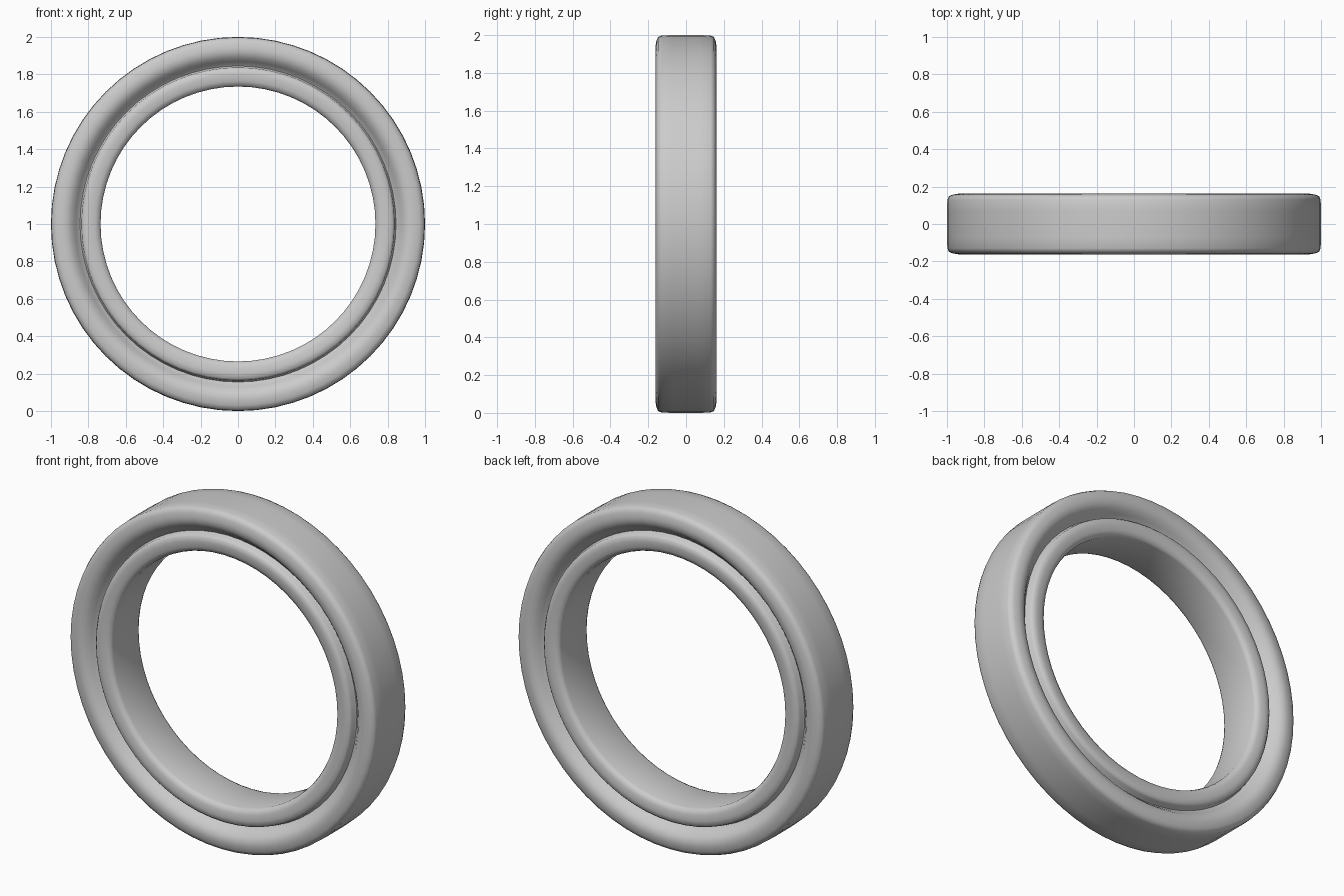
import bpy, bmesh, math

if "Cube" in bpy.data.objects:
    bpy.data.objects.remove(bpy.data.objects["Cube"])

SEGMENTS = 64

# Half of the cross-section (radius, depth from the middle), outer wall to bore
half_profile = [
    (1.0, 0.0), (1.0, 0.07), (0.998, 0.13), (0.99, 0.148), (0.97, 0.157),
    (0.94, 0.162), (0.915, 0.16), (0.89, 0.147), (0.87, 0.125),   # rounded side wall
    (0.855, 0.105), (0.845, 0.098), (0.84, 0.105),                # groove
    (0.837, 0.13), (0.826, 0.142), (0.80, 0.145), (0.765, 0.142), # inner lip
    (0.742, 0.132), (0.735, 0.115), (0.735, 0.0),                 # bore
]

# Mirror the half section to get the full closed loop
profile = [(r, -d) for r, d in half_profile] + [(r, d) for r, d in half_profile[-2:0:-1]]


def lathe(name, section, segments):
    """Revolve a closed section around the y axis, centred at z = 1."""
    bm = bmesh.new()
    rings = []
    for i in range(segments):
        a = 2 * math.pi * i / segments
        rings.append([bm.verts.new((r * math.cos(a), y, 1 + r * math.sin(a)))
                      for r, y in section])
    n = len(section)
    for i in range(segments):
        p, q = rings[i], rings[(i + 1) % segments]
        for j in range(n):
            k = (j + 1) % n
            bm.faces.new((p[j], p[k], q[k], q[j]))
    bmesh.ops.recalc_face_normals(bm, faces=bm.faces)
    mesh = bpy.data.meshes.new(name)
    bm.to_mesh(mesh)
    bm.free()
    obj = bpy.data.objects.new(name, mesh)
    bpy.context.collection.objects.link(obj)
    return obj


# Grooved ring
ring = lathe("grooved_ring", profile, SEGMENTS)
bpy.context.view_layer.objects.active = ring
ring.select_set(True)
bpy.ops.object.shade_smooth_by_angle(angle=math.radians(60))
